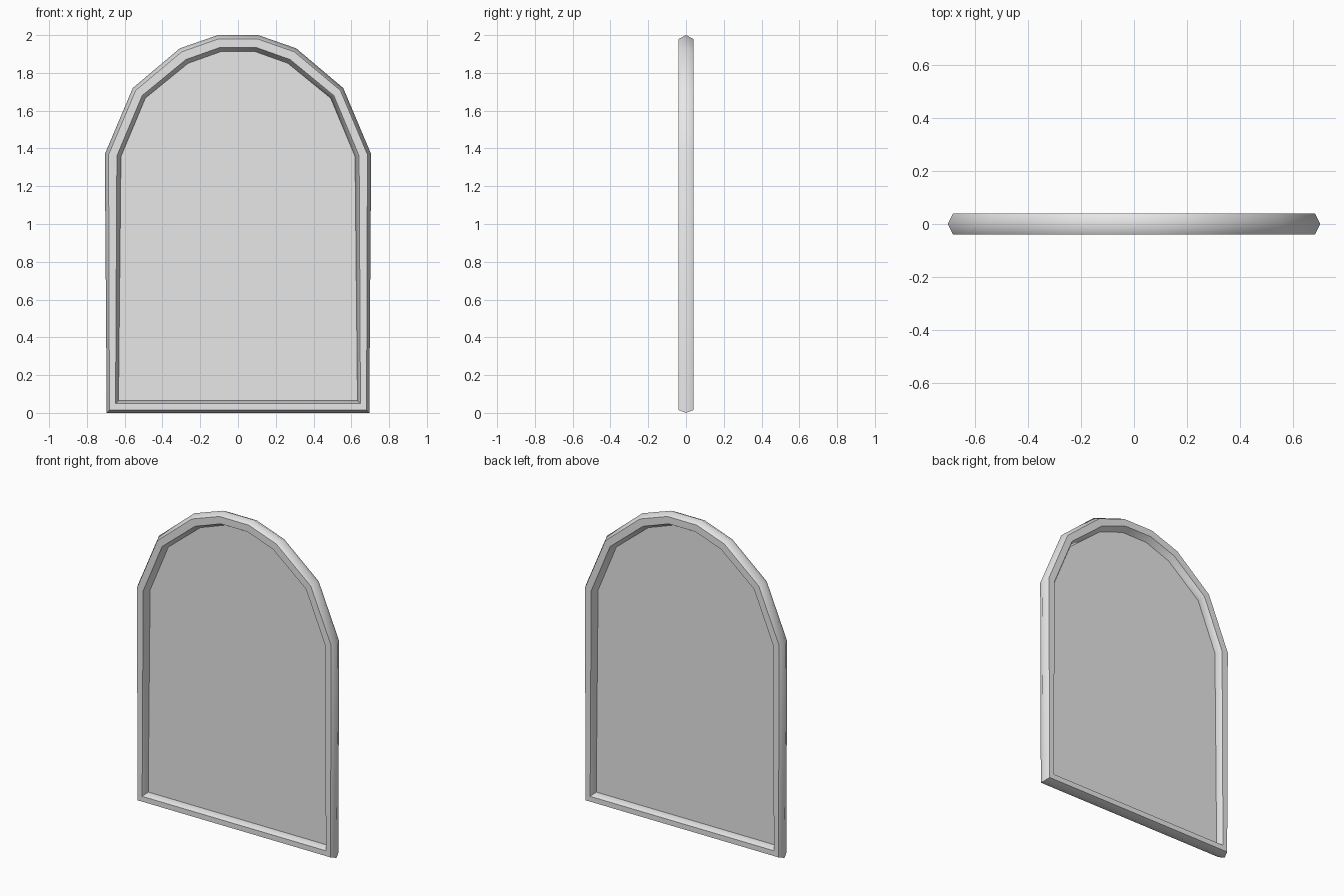
import bpy
import bmesh
import math
from mathutils import Vector

cube = bpy.data.objects.get("Cube")
if cube:
    bpy.data.objects.remove(cube, do_unlink=True)

grey = bpy.data.materials.new("light grey")
colour = (0.8, 0.8, 0.8, 1)
grey.use_nodes = True
grey.diffuse_color = colour
grey.node_tree.nodes["Principled BSDF"].inputs["Base Color"].default_value = colour

# Right half of the arch, from the base up
OUTER = [(0.695, 0), (0.705, 1.37), (0.557, 1.72), (0.308, 1.93), (0.107, 2.0)]
INNER = [(0.632, 0.066), (0.619, 1.357), (0.49, 1.666), (0.264, 1.85), (0.091, 1.912)]
HALF_DEPTH = 0.04


def mirrored(half):
    return half + [(-x, z) for x, z in reversed(half)]


def ring(bm, blend, y):
    """Arched loop between the outer and inner outlines."""
    loop = []
    for a, b in zip(mirrored(OUTER), mirrored(INNER)):
        x, z = Vector(a).lerp(Vector(b), blend)
        loop.append(bm.verts.new((x, y, z)))
    return loop


def finish(bm, name):
    bmesh.ops.recalc_face_normals(bm, faces=bm.faces)
    mesh = bpy.data.meshes.new(name)
    bm.to_mesh(mesh)
    bm.free()
    mesh.materials.append(grey)
    obj = bpy.data.objects.new(name, mesh)
    bpy.context.collection.objects.link(obj)
    return obj


# Frame: six-sided section swept round the arch
bm = bmesh.new()
section = [(0, 0), (0.23, -1), (0.74, -1), (1, 0), (0.74, 1), (0.23, 1)]
rings = [ring(bm, blend, side * HALF_DEPTH) for blend, side in section]
for i, a in enumerate(rings):
    b = rings[(i + 1) % len(rings)]
    for j in range(len(a)):
        k = (j + 1) % len(a)
        bm.faces.new((a[j], a[k], b[k], b[j]))
frame = finish(bm, "arched_frame")
bpy.ops.object.select_all(action='DESELECT')
frame.select_set(True)
bpy.context.view_layer.objects.active = frame
bpy.ops.object.shade_smooth_by_angle(angle=math.radians(57))

# Pane: thin panel filling the frame
bm = bmesh.new()
front, back = ring(bm, 0.99, -0.001), ring(bm, 0.99, 0.001)
bm.faces.new(front)
bm.faces.new(back)
for j in range(len(front)):
    k = (j + 1) % len(front)
    bm.faces.new((front[j], front[k], back[k], back[j]))
finish(bm, "pane")
